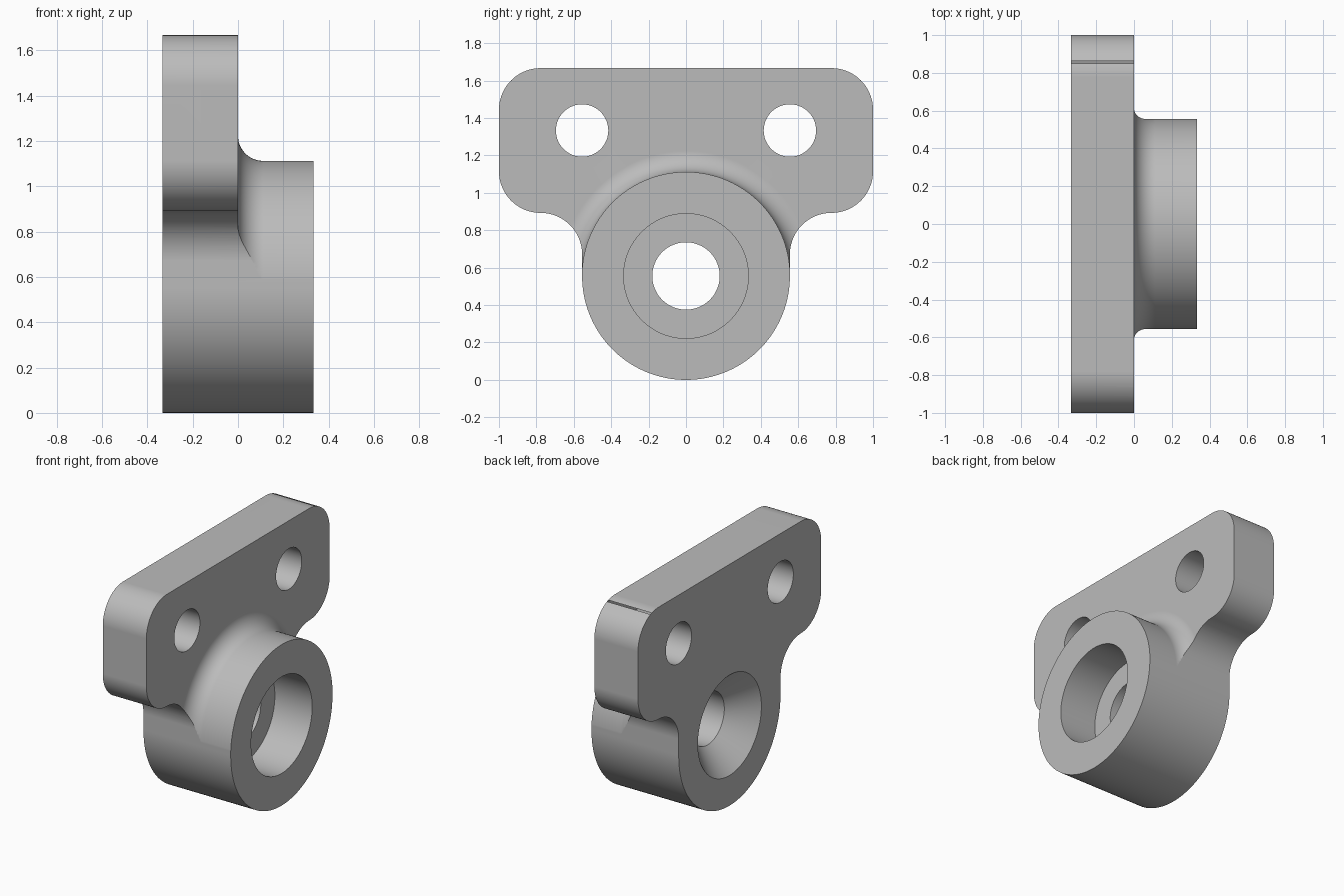
import bpy, bmesh
from math import sin, cos, pi, radians

if "Cube" in bpy.data.objects:
    bpy.data.objects.remove(bpy.data.objects["Cube"])

HALF = 1 / 3            # half of the total depth along x
BOSS_R = 5 / 9          # boss radius, also the height of its centre
CORNER = 2 / 9          # plate corner radius
FILLET = 1 / 9          # blend between boss and plate
TOP, SHELF = 5 / 3, 0.893
SEGMENTS = 160


def arc(cy, cz, r, a0, a1, n):
    """Points of an arc, angles in degrees."""
    angles = [radians(a0 + (a1 - a0) * i / n) for i in range(n + 1)]
    return [(cy + r * cos(a), cz + r * sin(a)) for a in angles]


def finish(bm, name):
    bmesh.ops.remove_doubles(bm, verts=bm.verts, dist=1e-5)
    bmesh.ops.recalc_face_normals(bm, faces=bm.faces)
    mesh = bpy.data.meshes.new(name)
    bm.to_mesh(mesh)
    bm.free()
    obj = bpy.data.objects.new(name, mesh)
    bpy.context.collection.objects.link(obj)
    return obj


def lathe(name, profile, y, z, closed=False):
    """Spin (radius, x) points around an axis parallel to x."""
    bm = bmesh.new()
    rings = []
    for i in range(SEGMENTS):
        a = 2 * pi * i / SEGMENTS
        rings.append([bm.verts.new((x, y + r * cos(a), z + r * sin(a)))
                      for r, x in profile])
    count = len(profile)
    for i, ring in enumerate(rings):
        after = rings[(i + 1) % SEGMENTS]
        for j in range(count if closed else count - 1):
            k = (j + 1) % count
            bm.faces.new((ring[j], ring[k], after[k], after[j]))
    return finish(bm, name)


def cut(target, cutter):
    cutter.hide_render = True
    mod = target.modifiers.new("cut", "BOOLEAN")
    mod.operation = "DIFFERENCE"
    mod.solver = "EXACT"
    mod.object = cutter
    bpy.context.view_layer.objects.active = target
    bpy.ops.object.modifier_apply(modifier=mod.name)
    bpy.data.objects.remove(cutter)


# Bracket outline: round boss, concave neck, plate with rounded corners
side = 1 - CORNER
half = arc(0, BOSS_R, BOSS_R, -90, 0, SEGMENTS // 4)
half += arc(side, SHELF - CORNER, CORNER, 180, 90, 24)
half += arc(side, SHELF + CORNER, CORNER, -90, 0, 24)
half += arc(side, TOP - CORNER, CORNER, 0, 90, 24)
outline = half + [(-y, z) for y, z in reversed(half[1:])]

bm = bmesh.new()
base = bm.faces.new([bm.verts.new((-HALF, y, z)) for y, z in outline])
new = bmesh.ops.extrude_face_region(bm, geom=[base])["geom"]
bmesh.ops.translate(bm, vec=(2 * HALF, 0, 0),
                    verts=[v for v in new if isinstance(v, bmesh.types.BMVert)])
bracket = finish(bm, "mounting_bracket")

# Clear the front of the plate, leaving the boss and its fillet
inner = BOSS_R + 0.001
blend = arc(inner + FILLET, FILLET, FILLET, 270, 180, 20)
relief = blend + [(inner, 0.5), (2, 0.5), (2, 0)]
cut(bracket, lathe("front_relief_cutter", relief, 0, BOSS_R, closed=True))

# Stepped bore with a countersink at the rear
bore_floor = HALF - 0.285
hole = 0.18
sink = HALF / 2
bore = [(0, -HALF - 0.02), (hole + sink + 0.02, -HALF - 0.02), (hole, -sink),
        (hole, bore_floor), (HALF, bore_floor), (HALF, 0.5), (0, 0.5)]
cut(bracket, lathe("bore_cutter", bore, 0, BOSS_R))

# Two mounting holes through the plate
for y in (-BOSS_R, BOSS_R):
    pin = [(0, -0.5), (0.14, -0.5), (0.14, 0.5), (0, 0.5)]
    cut(bracket, lathe("mounting_hole_cutter", pin, y, 4 / 3))

# Plain grey finish
grey = bpy.data.materials.new("plain_grey")
grey.use_nodes = True
colour = (0.5, 0.5, 0.5, 1)
grey.diffuse_color = colour
grey.node_tree.nodes["Principled BSDF"].inputs["Base Color"].default_value = colour
bracket.data.materials.clear()
bracket.data.materials.append(grey)
for face in bracket.data.polygons:
    face.material_index = 0

# Smooth curves, crisp machined edges
bpy.ops.object.select_all(action="DESELECT")
bracket.select_set(True)
bpy.context.view_layer.objects.active = bracket
bpy.ops.object.shade_smooth_by_angle(angle=radians(25))
weighted = bracket.modifiers.new("even_shading", "WEIGHTED_NORMAL")
weighted.keep_sharp = True
